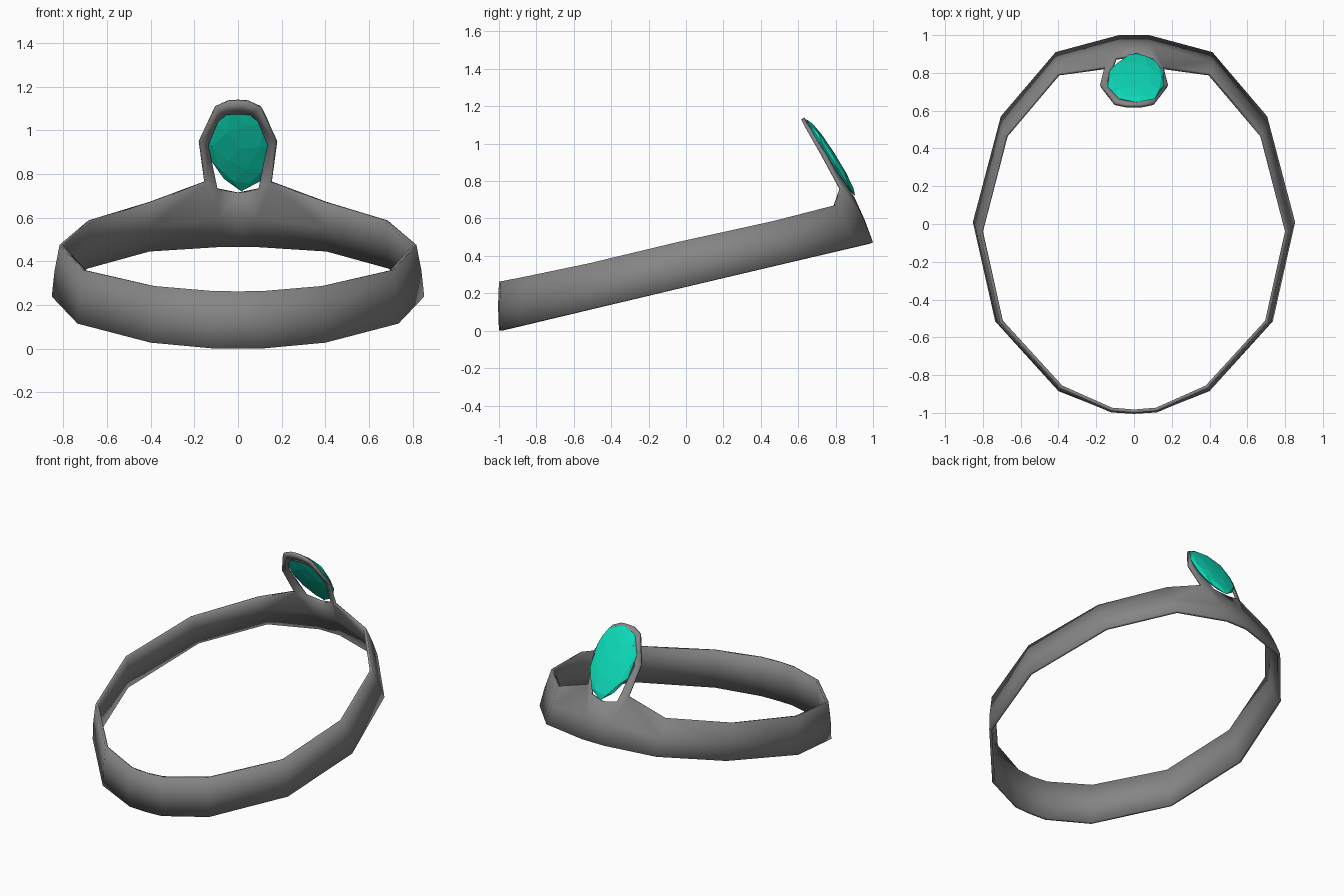
import bpy, bmesh, math, random
from mathutils import Vector, Matrix

if "Cube" in bpy.data.objects:
    bpy.data.objects.remove(bpy.data.objects["Cube"])

def material(name, rgb):
    m = bpy.data.materials.new(name)
    m.diffuse_color = (*rgb, 1)
    m.use_nodes = True
    m.node_tree.nodes["Principled BSDF"].inputs["Base Color"].default_value = m.diffuse_color
    return m

metal = material("grey metal", (0.235, 0.235, 0.235))
green = material("teal gem", (0.004, 0.70, 0.48))

def make_object(name, bm, mat, smooth):
    me = bpy.data.meshes.new(name)
    for f in bm.faces:
        f.smooth = smooth
    bm.to_mesh(me)
    bm.free()
    me.materials.append(mat)
    ob = bpy.data.objects.new(name, me)
    bpy.context.collection.objects.link(ob)
    return ob

# Half outline of the band: lower edge (x, y) and upper edge (x, y, z)
lower = [(0, -1.0), (.12, -.995), (.40, -.885), (.735, -.515), (.853, .01),
         (.705, .57), (.415, .91), (.08, 1.0), (0, 1.0)]
upper = [(0, -1.0, .262), (.12, -.99, .264), (.39, -.87, .287), (.71, -.52, .36),
         (.817, -.04, .475), (.685, .47, .587), (.405, .80, .672),
         (.10, .885, .735), (0, .90, .715)]

bm = bmesh.new()
cols = []
for (lx, ly), u in zip(lower, upper):
    b = Vector((lx, ly, 0.236 * (ly + 1)))
    t = Vector(u)
    m = (b + t) / 2
    out = Vector((lx, ly, 0)).normalized()
    m += Vector((0 if lx == 0 else out.x, out.y, 0)) * 0.005
    if lx == 0:
        m.x = 0
    cols.append([bm.verts.new(p) for p in (b, m, t)])

# Setting frame: outer and inner loops, rising from the band
outer = [bm.verts.new(p) for p in [(.155, .835, .765), (.18, .735, .95),
                                   (.105, .645, 1.11), (.045, .633, 1.137), (0, .633, 1.14)]]
inner = [cols[7][2]] + [bm.verts.new(p) for p in [(.143, .76, .94), (.095, .69, 1.05),
                                                  (.055, .668, 1.08), (0, .668, 1.082)]]

# Band faces
for i in range(len(cols) - 1):
    a, b = cols[i], cols[i + 1]
    bm.faces.new((a[0], b[0], b[1], a[1]))
    if i == 6:   # widens up to the setting
        bm.faces.new((a[1], b[1], outer[0], a[2]))
        bm.faces.new((b[1], b[2], outer[0]))
    else:
        bm.faces.new((a[1], b[1], b[2], a[2]))
# Setting faces
for i in range(4):
    bm.faces.new((outer[i], inner[i], inner[i + 1], outer[i + 1]))

band = make_object("circlet_band", bm, metal, True)
mir = band.modifiers.new("mirror", 'MIRROR')
mir.use_clip = True
sol = band.modifiers.new("thickness", 'SOLIDIFY')
sol.thickness = 0.018
sol.offset = -1

# Gem: squashed, slightly irregular faceted stone lying in the frame
random.seed(4)
bm = bmesh.new()
bmesh.ops.create_icosphere(bm, subdivisions=2, radius=1)
for v in bm.verts:
    k = 1 + random.uniform(-.06, .06)
    v.co.x *= k * 0.152 * (1 + 0.08 * v.co.y)
    v.co.y *= k * 0.243
    v.co.z *= k * 0.03
tilt = Vector((0, -.536, .845))
normal = Vector((0, .845, .536))
side = tilt.cross(normal)
rot = Matrix((side, tilt, normal)).transposed().to_4x4()
bmesh.ops.transform(bm, matrix=Matrix.Translation((.015, .768, .935)) @ rot, verts=bm.verts)
make_object("gem", bm, green, False)
